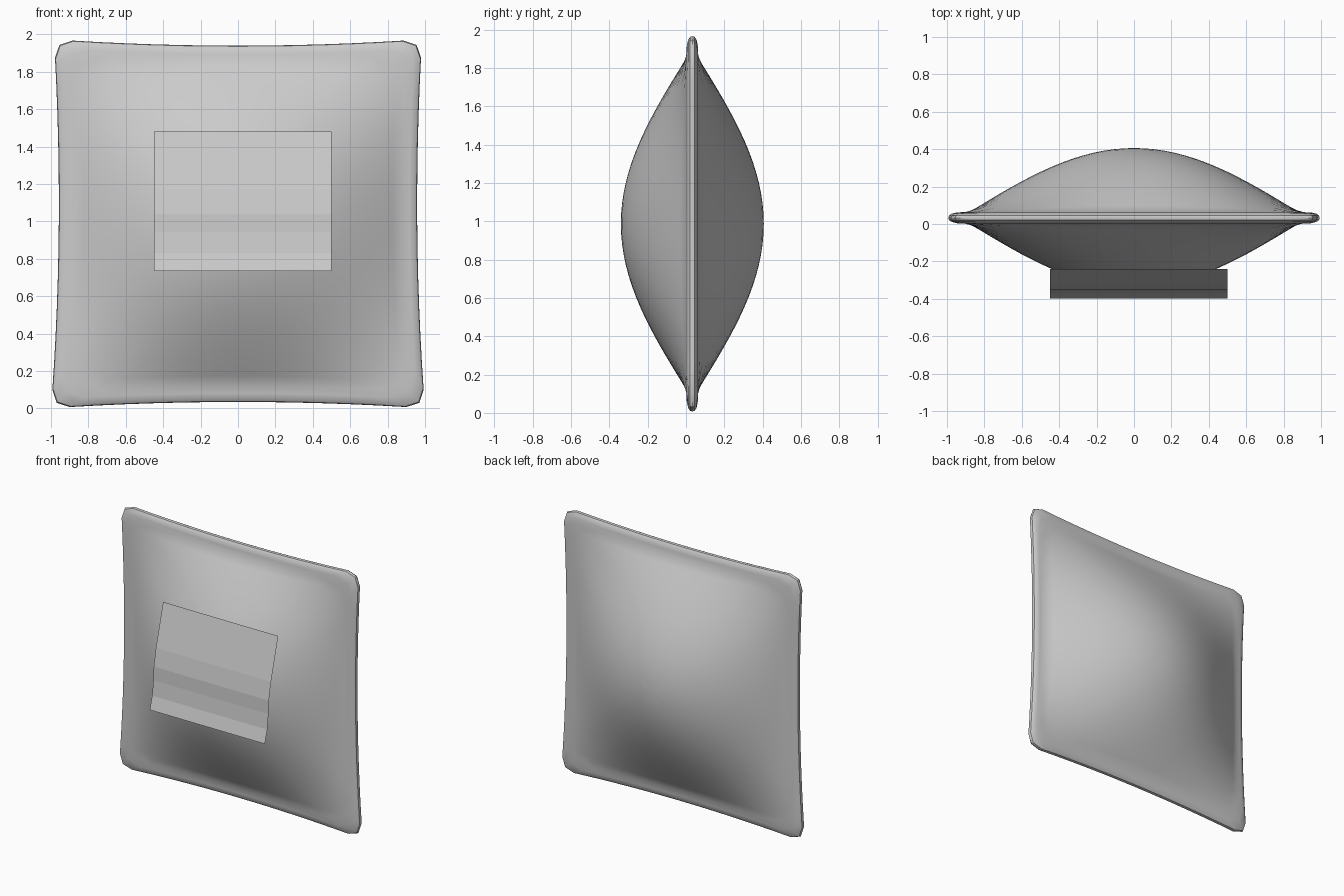
import bpy, bmesh, math

if "Cube" in bpy.data.objects:
    bpy.data.objects.remove(bpy.data.objects["Cube"])

PLANE_Y, MID_Z = 0.033, 0.987


def material(name, c):
    m = bpy.data.materials.new(name)
    m.diffuse_color = (c, c, c, 1)
    m.use_nodes = True
    m.node_tree.nodes["Principled BSDF"].inputs["Base Color"].default_value = m.diffuse_color
    return m


fabric = material("grey fabric", 0.6)


def make_object(name, bm, mat):
    me = bpy.data.meshes.new(name)
    bm.to_mesh(me)
    bm.free()
    ob = bpy.data.objects.new(name, me)
    bpy.context.collection.objects.link(ob)
    me.materials.append(mat)
    return ob


def chopped_square(a, b, n=12):
    """Perimeter of a unit square with bevelled corners, as (u, v) points."""
    side = [(1, -a + 2 * a * i / n) for i in range(n + 1)] + [(b, b)]
    pts = []
    for _ in range(4):
        pts += side
        side = [(-v, u) for u, v in side]
    return pts


def place(u, v, half_x, half_z, pinch):
    """Square to pinched cushion outline, slightly wider at the bottom."""
    x = half_x * u * (1 - pinch * (1 - v * v)) * (1 - 0.008 * v)
    z = half_z * v * (1 - pinch * (1 - u * u))
    return x, MID_Z + z


inner = chopped_square(0.80, 0.945)
outer = chopped_square(0.90, 0.972)

# Cushion: domed rings on both sides joined by a flat piped border
bm = bmesh.new()
rings = []
STEPS = 16


def ring(points):
    rings.append([bm.verts.new(p) for p in points])


def dome(s, sign):
    pts = []
    for u, v in inner:
        u, v = u * s, v * s
        x, z = place(u, v, 0.912, 0.897, 0.033)
        h = 0.03 + 0.343 * math.cos(math.pi / 2 * u) * math.cos(math.pi / 2 * v)
        pts.append((x, PLANE_Y + sign * h, z))
    ring(pts)


def border(f, y):
    pts = []
    for (u, v), (p, q) in zip(inner, outer):
        x0, z0 = place(u, v, 0.912, 0.897, 0.033)
        x1, z1 = place(p, q, 0.992, 0.986, 0.034)
        pts.append((x0 + (x1 - x0) * f, PLANE_Y + y, z0 + (z1 - z0) * f))
    ring(pts)


for i in range(1, STEPS + 1):
    dome(i / STEPS, -1)
for f, y in ((0.45, -0.029), (0.8, -0.022), (0.96, -0.012), (1, 0),
             (0.96, 0.012), (0.8, 0.022), (0.45, 0.029)):
    border(f, y)
for i in range(STEPS, 0, -1):
    dome(i / STEPS, 1)

n = len(inner)
for r0, r1 in zip(rings, rings[1:]):
    for i in range(n):
        j = (i + 1) % n
        bm.faces.new((r0[i], r0[j], r1[j], r1[i]))
for r, sign in ((rings[0], -1), (rings[-1], 1)):
    c = bm.verts.new((0, PLANE_Y + sign * 0.373, MID_Z))
    for i in range(n):
        bm.faces.new((c, r[i], r[(i + 1) % n]))
bmesh.ops.recalc_face_normals(bm, faces=bm.faces)
cushion = make_object("cushion", bm, fabric)
bpy.context.view_layer.objects.active = cushion
cushion.select_set(True)
bpy.ops.object.shade_smooth_by_angle(angle=math.radians(35))
cushion.select_set(False)

# Front patch: a thin sheet bent over the cushion, flared at its lower edge
profile = [(-0.24, 1.48), (-0.325, 1.17), (-0.35, 1.04),
           (-0.355, 0.94), (-0.369, 0.83), (-0.398, 0.735)]
bm = bmesh.new()
left = [bm.verts.new((-0.45, y, z)) for y, z in profile]
right = [bm.verts.new((0.50, y, z)) for y, z in profile]
for i in range(len(profile) - 1):
    bm.faces.new((left[i], left[i + 1], right[i + 1], right[i]))
make_object("front_patch", bm, fabric)
